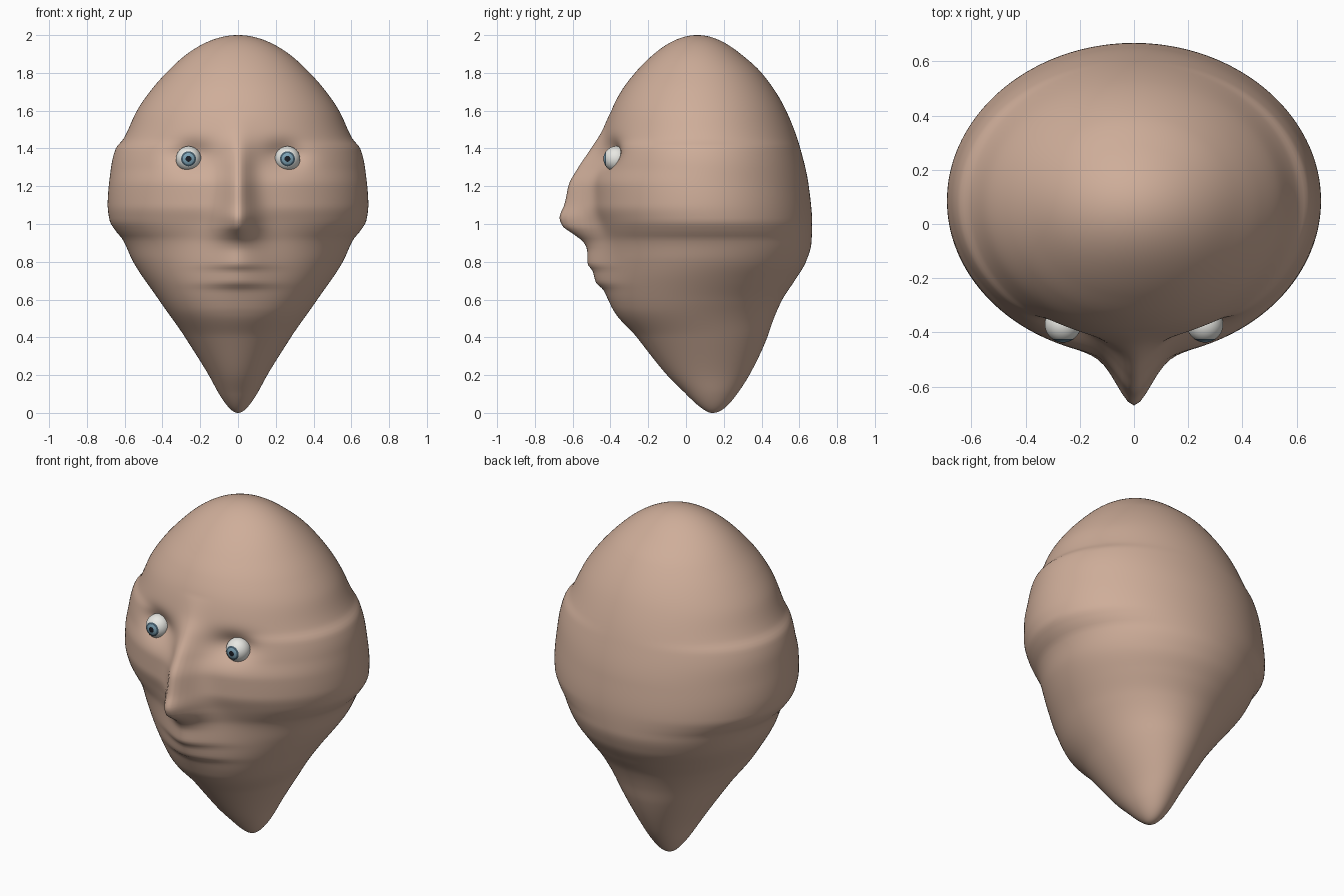
import bpy
import bmesh
from math import acos, cos, sin, pi, exp

old = bpy.data.objects.get("Cube")
if old:
    bpy.data.objects.remove(old)


def material(name, colour, roughness=0.6):
    mat = bpy.data.materials.new(name)
    mat.use_nodes = True
    rgba = (*colour, 1)
    mat.diffuse_color = rgba
    shader = mat.node_tree.nodes["Principled BSDF"]
    shader.inputs["Base Color"].default_value = rgba
    shader.inputs["Roughness"].default_value = roughness
    return mat


def polar(height):
    """Angle from the lower pole, so rounded ends interpolate cleanly."""
    return acos(max(-1, min(1, 1 - height)))


def smooth_profile(points):
    """Return a monotone cubic curve through (height, value) points."""
    xs = [polar(p[0]) for p in points]
    ys = [p[1] for p in points]
    count = len(xs)
    slopes = [(ys[i + 1] - ys[i]) / (xs[i + 1] - xs[i]) for i in range(count - 1)]
    tangents = [slopes[0]]
    for a, b in zip(slopes, slopes[1:]):
        tangents.append(2 * a * b / (a + b) if a * b > 0 else 0)
    tangents.append(slopes[-1])

    def evaluate(height):
        x = polar(height)
        if x <= xs[0]:
            return ys[0]
        if x >= xs[-1]:
            return ys[-1]
        i = max(k for k in range(count - 1) if xs[k] <= x)
        span = xs[i + 1] - xs[i]
        t = (x - xs[i]) / span
        start = ys[i] + t * span * tangents[i]
        end = ys[i + 1] - (1 - t) * span * tangents[i + 1]
        blend = t * t * (3 - 2 * t)
        # Hermite form written as a blend of the two end tangents
        chord = ys[i + 1] - ys[i]
        bend = t * (1 - t) * ((1 - t) * (tangents[i] * span - chord)
                              - t * (tangents[i + 1] * span - chord))
        return ys[i] + t * chord + bend if span > 0 else start + blend * (end - start)
    return evaluate


# Skull outlines: half width, back and face without the nose
half_width = smooth_profile([
    (0, 0), (.03, .05), (.1, .1), (.2, .155), (.4, .28), (.6, .42), (.8, .555),
    (.92, .612), (.96, .645), (1.02, .68), (1.1, .69), (1.3, .672), (1.4, .647),
    (1.45, .607), (1.6, .535), (1.7, .467), (1.8, .38), (1.9, .27), (2, 0)])
back = smooth_profile([
    (0, .14), (.05, .23), (.1, .27), (.2, .335), (.4, .43), (.5, .465), (.6, .51),
    (.7, .575), (.8, .635), (.9, .664), (1, .668), (1.2, .65), (1.4, .605),
    (1.6, .53), (1.8, .4), (1.9, .29), (2, .06)])
face = smooth_profile([
    (0, .14), (.02, .09), (.1, 0), (.2, -.1), (.4, -.26), (.55, -.385), (.7, -.42),
    (.9, -.44), (1, -.465), (1.1, -.49), (1.2, -.49), (1.3, -.465), (1.4, -.445),
    (1.5, -.425), (1.6, -.395), (1.7, -.345), (1.8, -.27), (1.9, -.17), (2, .06)])

# Nose and lips: how far the midline stands forward, and how wide it spreads
relief = smooth_profile([
    (.53, 0), (.6, .012), (.65, .025), (.69, .058), (.75, .068), (.79, .092),
    (.86, .088), (.9, .1), (.95, .15), (.99, .192), (1.02, .197), (1.1, .155),
    (1.2, .133), (1.3, .105), (1.4, .058), (1.5, .016), (1.6, 0)])
spread = smooth_profile([
    (.6, .21), (.7, .18), (.85, .15), (.93, .12), (1, .1), (1.1, .09),
    (1.3, .075), (1.5, .08)])

EYE_X, EYE_Y, EYE_Z, EYE_R = .262, -.37, 1.345, .067
skin = material("skin", (.62, .42, .32))


def surface_point(height, angle):
    front, rear = face(height), back(height)
    x = half_width(height) * sin(angle)
    y = (front + rear) / 2 - (rear - front) / 2 * cos(angle)
    if cos(angle) > 0:
        y -= relief(height) * exp(-(abs(x) / spread(height)) ** 1.8)
        # Eye socket under the brow
        dx = (abs(x) - EYE_X + .02) / .115
        dz = (height - EYE_Z - .02) / .07
        y += .06 * exp(-dx * dx - dz * dz)
    return x, y, height


# Head lofted from closed rings
RINGS, SIDES = 200, 192
bm = bmesh.new()
bottom = bm.verts.new((0, back(0), 0))
top = bm.verts.new((0, back(2), 2))
rings = []
for r in range(1, RINGS):
    height = 1 - cos(pi * r / RINGS)
    rings.append([bm.verts.new(surface_point(height, 2 * pi * s / SIDES))
                  for s in range(SIDES)])
for s in range(SIDES):
    n = (s + 1) % SIDES
    bm.faces.new((bottom, rings[0][n], rings[0][s]))
    bm.faces.new((top, rings[-1][s], rings[-1][n]))
    for low, high in zip(rings, rings[1:]):
        bm.faces.new((low[s], low[n], high[n], high[s]))
bmesh.ops.recalc_face_normals(bm, faces=bm.faces)
for f in bm.faces:
    f.smooth = True
mesh = bpy.data.meshes.new("head")
bm.to_mesh(mesh)
bm.free()
mesh.materials.append(skin)
head = bpy.data.objects.new("head", mesh)
bpy.context.collection.objects.link(head)

# Eyeballs with pupil, iris and dark rim as bands about the forward axis
eye_materials = [
    material("eye_white", (.8, .8, .76), .3),
    material("pupil", (.01, .012, .018), .2),
    material("iris", (.2, .36, .46), .3),
    material("iris_rim", (.06, .11, .15), .3)]
for name, side in (("left_eye", 1), ("right_eye", -1)):
    bpy.ops.mesh.primitive_uv_sphere_add(
        segments=40, ring_count=40, radius=EYE_R,
        location=(side * EYE_X, EYE_Y, EYE_Z), rotation=(pi / 2, 0, 0))
    eye = bpy.context.object
    eye.name = name
    for mat in eye_materials:
        eye.data.materials.append(mat)
    for poly in eye.data.polygons:
        tilt = acos(min(1, poly.normal.z))
        poly.material_index = 1 if tilt < .23 else 2 if tilt < .5 else 3 if tilt < .62 else 0
    bpy.ops.object.shade_smooth()
